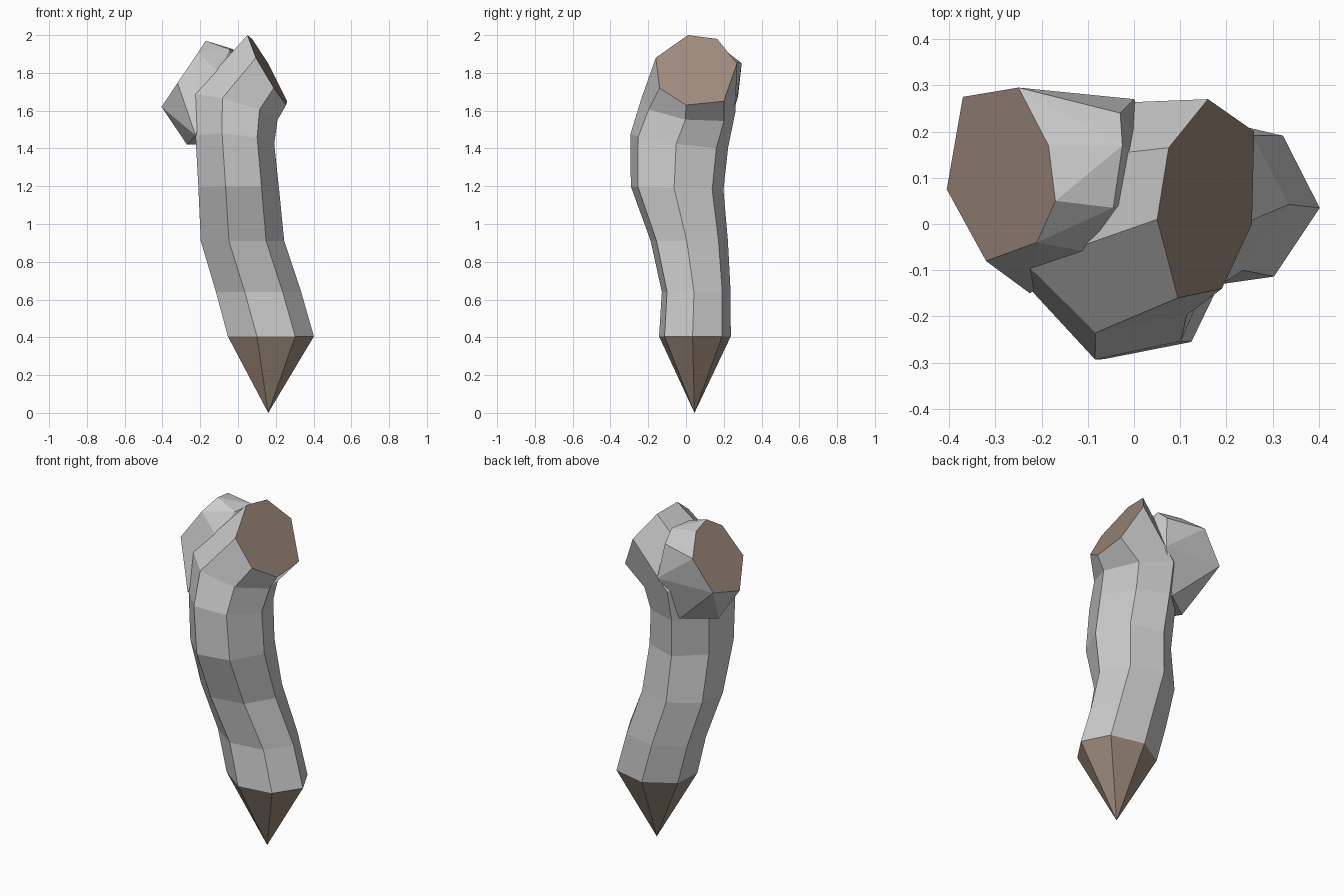
import bpy, bmesh
from math import sin, cos, radians
from mathutils import Vector

if "Cube" in bpy.data.objects:
    bpy.data.objects.remove(bpy.data.objects["Cube"])

SIDES = 7
wood = bpy.data.materials.new("cut_wood")
wood.diffuse_color = (0.33, 0.25, 0.195, 1)
wood.use_nodes = True
wood.node_tree.nodes["Principled BSDF"].inputs["Base Color"].default_value = wood.diffuse_color


def finish(bm, name):
    bmesh.ops.recalc_face_normals(bm, faces=bm.faces[:])
    mesh = bpy.data.meshes.new(name)
    bm.to_mesh(mesh)
    bm.free()
    ob = bpy.data.objects.new(name, mesh)
    bpy.context.collection.objects.link(ob)
    return ob


def ring(bm, cx, cy, cz, rx, ry, sx=0, sy=0):
    # seven-sided ring lying on a plane with slopes sx, sy
    out = []
    for i in range(SIDES):
        a = radians(-3 + i * 360 / SIDES)
        x, y = rx * cos(a), ry * sin(a)
        out.append(bm.verts.new((cx + x, cy + y, cz + sx * x + sy * y)))
    return out


# Trunk: bent seven-sided loft with a sharpened foot and a slanted cut top
bark = bpy.data.materials.new("bark")
bark.diffuse_color = (0.8, 0.8, 0.8, 1)
bark.use_nodes = True
bark.node_tree.nodes["Principled BSDF"].inputs["Base Color"].default_value = bark.diffuse_color
bm = bmesh.new()
rings = [ring(bm, *r) for r in (
    (0.165, 0.045, 0.405, 0.237, 0.195),
    (0.10, 0.052, 0.64, 0.235, 0.187),
    (0.015, 0.015, 0.91, 0.23, 0.21),
    (-0.005, -0.05, 1.19, 0.222, 0.252, 0, -0.04),
    (-0.025, -0.038, 1.44, 0.217, 0.265, -0.08, -0.14),
    (-0.02, 0.01, 1.615, 0.23, 0.255, -0.28, -0.14))]
rings.append([bm.verts.new(v) for v in (
    (0.255, 0, 1.63), (0.26, 0.2, 1.65), (0.16, 0.27, 1.85), (0.075, 0.165, 1.98),
    (0.05, 0.01, 2.0), (0.095, -0.16, 1.88), (0.19, -0.14, 1.72))])
# the cut's vertices are listed counter-clockwise, matching the rings
for a, b in zip(rings, rings[1:]):
    for i in range(SIDES):
        j = (i + 1) % SIDES
        bm.faces.new((a[i], a[j], b[j], b[i]))
cuts = [bm.faces.new(rings[-1])]
tip = bm.verts.new((0.16, 0.045, 0))
for i in range(SIDES):
    cuts.append(bm.faces.new((rings[0][(i + 1) % SIDES], rings[0][i], tip)))
for f in cuts:
    f.material_index = 1
trunk = finish(bm, "trunk")
trunk.data.materials.append(bark)
trunk.data.materials.append(wood)

# Side branch: hull from the slanted cut back into the trunk and the crotch
cut_xy = ((-0.405, 0.075), (-0.32, -0.08), (-0.21, -0.04), (-0.17, 0.05),
          (-0.185, 0.17), (-0.25, 0.295), (-0.37, 0.275))
slope = 1.49
points = [(x, y, 1.62 + slope * (x + 0.405)) for x, y in cut_xy]
points += [(-0.045, 0.035, 1.925), (-0.025, 0.17, 1.925), (-0.03, 0.24, 1.86),   # crotch
           (-0.10, -0.06, 1.80), (-0.25, -0.10, 1.67), (-0.225, -0.15, 1.47),    # front
           (-0.27, 0.08, 1.42), (-0.10, 0.20, 1.42), (0.0, 0.27, 1.66),          # back
           (0.08, 0.1, 1.60)]                                                     # inside
bm = bmesh.new()
for p in points:
    bm.verts.new(p)
res = bmesh.ops.convex_hull(bm, input=bm.verts[:])
loose = [v for v in bm.verts if not v.link_faces]
bmesh.ops.delete(bm, geom=loose, context='VERTS')
bmesh.ops.recalc_face_normals(bm, faces=bm.faces[:])
bmesh.ops.dissolve_limit(bm, angle_limit=radians(2), verts=bm.verts[:], edges=bm.edges[:])
normal = Vector((-slope, 0, 1)).normalized()
for f in bm.faces:
    f.normal_update()
    f.material_index = int(f.normal.dot(normal) > 0.999)
branch = finish(bm, "side_branch")
branch.data.materials.append(bark)
branch.data.materials.append(wood)
